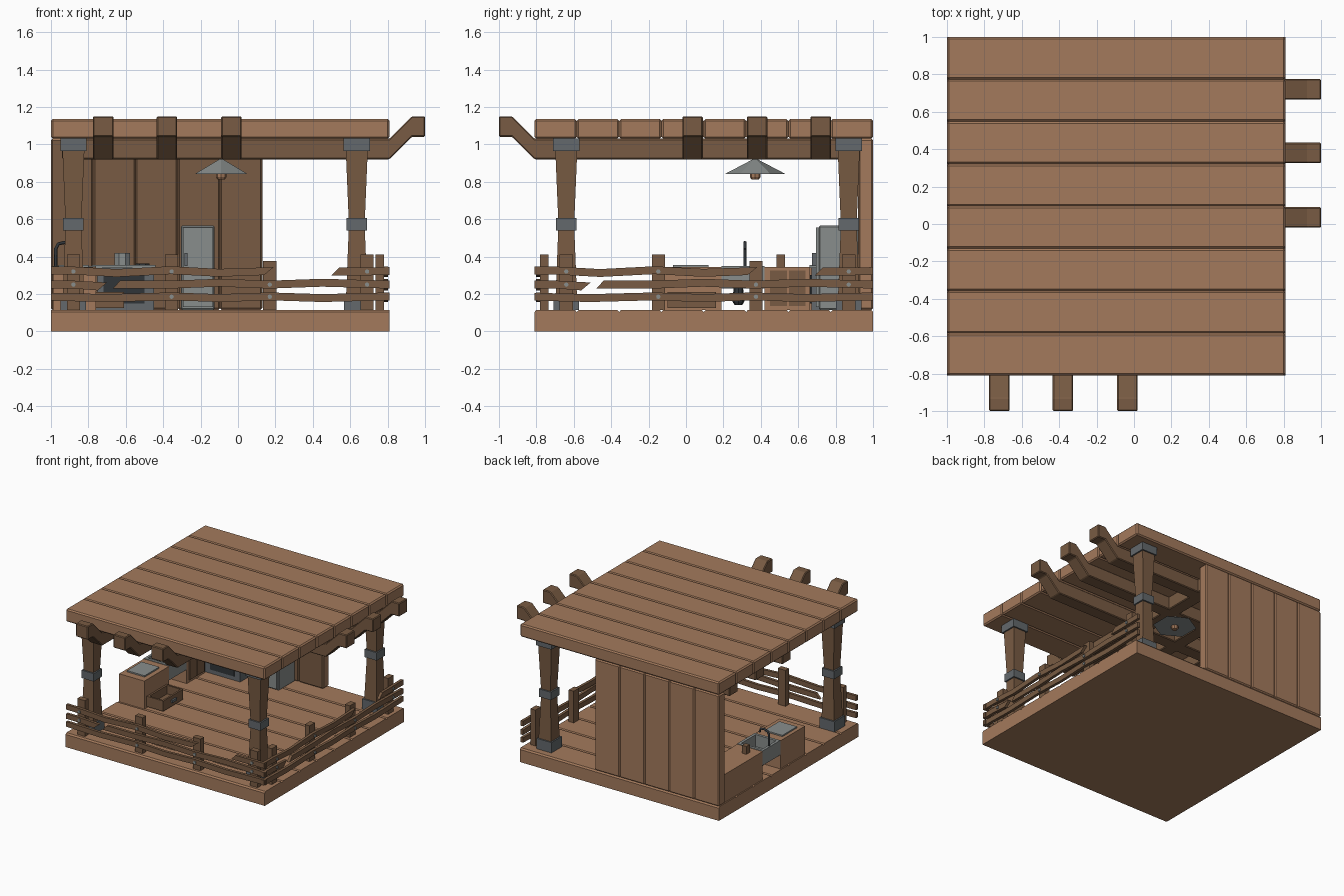
import bpy, bmesh, math
from mathutils import Vector

if "Cube" in bpy.data.objects:
    bpy.data.objects.remove(bpy.data.objects["Cube"])


def mat(name, r, g, b):
    m = bpy.data.materials.new(name)
    m.diffuse_color = (r, g, b, 1)
    m.use_nodes = True
    m.node_tree.nodes["Principled BSDF"].inputs["Base Color"].default_value = m.diffuse_color
    return m


LIGHT = mat("light_wood", 0.37, 0.195, 0.107)
DARK = mat("dark_wood", 0.19, 0.105, 0.056)
STEEL = mat("pale_steel", 0.25, 0.27, 0.265)
IRON = mat("grey_iron", 0.125, 0.14, 0.15)
BLACK = mat("dark_pipe", 0.03, 0.035, 0.04)


def finish(name, bm, m, bevel=0):
    bmesh.ops.recalc_face_normals(bm, faces=bm.faces)
    me = bpy.data.meshes.new(name)
    bm.to_mesh(me)
    bm.free()
    ob = bpy.data.objects.new(name, me)
    bpy.context.collection.objects.link(ob)
    me.materials.append(m)
    if bevel:
        b = ob.modifiers.new("bevel", "BEVEL")
        b.width, b.segments = bevel, 1
    return ob


def box(name, x, y, z, m, bevel=0):
    bm = bmesh.new()
    bmesh.ops.create_cube(bm, size=1)
    for v in bm.verts:
        v.co = Vector([(a[0] + a[1]) / 2 + c * (a[1] - a[0]) for a, c in zip((x, y, z), v.co)])
    return finish(name, bm, m, bevel)


def prism(name, pts, axis, lo, hi, m, bevel=0):
    """Extrude a (side, z) outline along the x or y axis."""
    bm = bmesh.new()
    put = (lambda s, z, d: (d, s, z)) if axis == "x" else (lambda s, z, d: (s, d, z))
    a = [bm.verts.new(put(s, z, lo)) for s, z in pts]
    b = [bm.verts.new(put(s, z, hi)) for s, z in pts]
    n = len(pts)
    bm.faces.new(a)
    bm.faces.new(b[::-1])
    for i in range(n):
        bm.faces.new((a[i], a[(i + 1) % n], b[(i + 1) % n], b[i]))
    return finish(name, bm, m, bevel)


def loft(name, x, y, rings, m, sides=4, turn=math.pi / 4):
    """Stack of regular rings (z, corner radius)."""
    bm = bmesh.new()
    rows = []
    for z, r in rings:
        rows.append([bm.verts.new((x + r * math.cos(turn + i * math.tau / sides),
                                   y + r * math.sin(turn + i * math.tau / sides), z)) for i in range(sides)])
    for a, b in zip(rows, rows[1:]):
        for i in range(sides):
            j = (i + 1) % sides
            bm.faces.new((a[i], a[j], b[j], b[i]))
    bm.faces.new(rows[0][::-1])
    bm.faces.new(rows[-1])
    return finish(name, bm, m)


def tray(name, x, y, z, t, m):
    box(name + "_bottom", x, y, (z[0], z[0] + t), m)
    for i in (0, 1):
        s = t if i == 0 else -t
        box(f"{name}_end_{i}", sorted((x[i], x[i] + s)), y, z, m)
        box(f"{name}_side_{i}", x, sorted((y[i], y[i] + s)), z, m)


# floor and roof planks
W = 1.81 / 8
for i in range(8):
    a, b = -0.81 + i * W, -0.81 + (i + 1) * W
    prism(f"floor_plank_{i}", [(a, 0), (b, 0), (b, 0.103), (b - 0.01, 0.115), (a + 0.01, 0.115), (a, 0.103)],
          "x", -1, 0.81, LIGHT)
    box(f"roof_plank_{i}", (-1, 0.81), (a, b), (1.03, 1.135), LIGHT, 0.01)

# back wall planks, darker on the inside
for i in range(5):
    a = -1 + i * 0.226
    ob = box(f"wall_plank_{i}", (a, a + 0.226), (0.92, 1.0), (0.115, 1.03), LIGHT, 0.009)
    ob.data.materials.append(DARK)
    for p in ob.data.polygons:
        if p.normal.y < -0.5:
            p.material_index = 1

# roof beams with raised tails, three each way
beam = [(-0.94, 0.92), (0.81, 0.92), (0.93, 1.04), (1, 1.04), (1, 1.15), (0.93, 1.15), (0.81, 1.03), (-0.94, 1.03)]
for i, c in enumerate((0.035, 0.38, 0.72)):
    prism(f"side_beam_{i}", beam, "y", c - 0.055, c + 0.055, DARK, 0.006)
    prism(f"front_beam_{i}", [(-s, z) for s, z in beam], "x", -c - 0.055, -c + 0.055, DARK, 0.006)

# pillars with metal bands
R2 = math.sqrt(2)
for i, (x, y) in enumerate(((-0.88, -0.64), (0.635, -0.64), (0.635, 0.87))):
    loft(f"pillar_{i}", x, y, [(0.115, 0.06 * R2), (0.57, 0.042 * R2), (1.0, 0.06 * R2)], DARK)
    for part, h, z0, z1 in (("foot", 0.068, 0.115, 0.2), ("band", 0.055, 0.54, 0.605), ("cap", 0.07, 0.965, 1.03)):
        box(f"pillar_{part}_{i}", (x - h, x + h), (y - h, y + h), (z0, z1), IRON)

# rails: centre lines (s, z), with flags for a splintered start or end
RAILS = [
    ([(-1, .326), (-.88, .325), (-.65, .312), (-.36, .327), (-.1, .313), (.19, .322)], 0, 1),
    ([(.5, .32), (.62, .32), (.81, .322)], 1, 0),
    ([(-1, .25), (-.88, .25), (-.7, .24)], 0, 1),
    ([(-.67, .25), (-.36, .25), (-.1, .26), (.17, .25), (.45, .26), (.81, .25)], 1, 0),
    ([(-1, .185), (-.7, .178), (-.36, .187), (-.1, .178), (.17, .187), (.45, .178), (.81, .187)], 0, 0)]
NAILS = [(.32, .25), (.32, .185), (.25, .185), (.32, .25)]
for side, shift, posts in (("front", 0, (-.88, -.355, .17, .69)), ("right", .19, (-.64, -.148, .374, .87))):
    front = side == "front"
    axis = "y" if front else "x"
    sg = -1 if front else 1

    def span(a, b):
        return sorted((sg * a, sg * b))

    for i, (line, cut0, cut1) in enumerate(RAILS):
        top = [[s + shift, z + 0.021] for s, z in line]
        low = [[s + shift, z - 0.021] for s, z in line]
        top[0][0] += 0.04 * cut0
        low[-1][0] -= 0.05 * cut1
        prism(f"{side}_rail_{i}", low + top[::-1], axis, *span(0.78, 0.803), DARK)
    for i, s in enumerate(posts):
        h = 0.375 if i == 2 else 0.41
        prism(f"{side}_rail_post_{i}", [(s - .035, .115), (s + .035, .115), (s + .035, h), (s - .035, h)],
              axis, *span(0.735, 0.78), DARK)
        for k, z in enumerate(NAILS[i]):
            ring = [(s + .012 * math.cos(t * math.pi / 4), z + .012 * math.sin(t * math.pi / 4)) for t in range(8)]
            prism(f"{side}_nail_{i}_{k}", ring, axis, *span(0.8, 0.81), STEEL)

# hanging lamp
loft("lamp_shade", -0.09, 0.37, [(0.84, 0.165), (0.92, 0.012)], STEEL, 6, math.pi / 2)
loft("lamp_bulb", -0.09, 0.37, [(0.812, 0.02), (0.825, 0.028), (0.845, 0.028)], LIGHT, 8, 0)

# drawer cabinet with worktop plate and open drawer
box("drawer_cabinet", (-0.99, -0.76), (-0.13, 0.19), (0.115, 0.345), LIGHT)
box("worktop_plate", (-0.96, -0.8), (-0.07, 0.12), (0.345, 0.356), STEEL)
tray("open_drawer", (-0.76, -0.61), (-0.1, 0.16), (0.125, 0.21), 0.015, DARK)
box("drawer_handle", (-0.61, -0.595), (0, 0.06), (0.16, 0.18), IRON)

# sink with drain and tap
tray("sink", (-0.99, -0.76), (0.19, 0.42), (0.23, 0.35), 0.022, STEEL)
loft("drain_pipe", -0.87, 0.28, [(0.14, 0.02), (0.16, 0.032), (0.235, 0.025)], BLACK, 8, 0)
cu = bpy.data.curves.new("tap", "CURVE")
cu.dimensions, cu.bevel_depth, cu.bevel_resolution, cu.use_fill_caps = "3D", 0.009, 1, True
path = [(-.975, .345), (-.975, .44), (-.96, .468), (-.93, .475), (-.9, .47), (-.89, .44)]
sp = cu.splines.new("POLY")
sp.points.add(len(path) - 1)
for p, (x, z) in zip(sp.points, path):
    p.co = (x, 0.315, z, 1)
cu.materials.append(BLACK)
bpy.context.collection.objects.link(bpy.data.objects.new("tap", cu))

# door cabinet and corner counter
box("door_cabinet", (-0.99, -0.76), (0.42, 0.66), (0.115, 0.345), LIGHT)
for i, y in enumerate((0.45, 0.55)):
    box(f"cabinet_door_{i}", (-0.76, -0.752), (y, y + 0.09), (0.135, 0.325), DARK)
box("corner_counter", (-0.99, -0.77), (0.66, 0.92), (0.115, 0.345), LIGHT)
box("knife_block", (-0.92, -0.88), (0.485, 0.53), (0.345, 0.41), DARK)

# stove and pot
box("stove", (-0.77, -0.45), (0.67, 0.92), (0.115, 0.34), IRON)
box("stove_top", (-0.78, -0.44), (0.66, 0.92), (0.34, 0.355), STEEL)
box("oven_door", (-0.72, -0.5), (0.662, 0.67), (0.15, 0.3), BLACK)
loft("pot", -0.62, 0.79, [(0.355, 0.045), (0.42, 0.045)], STEEL, 8, math.pi / 8)
loft("burner", -0.51, 0.79, [(0.355, 0.04), (0.362, 0.04)], BLACK, 8, math.pi / 8)

# fridge
box("fridge", (-0.305, -0.125), (0.71, 0.92), (0.115, 0.565), STEEL, 0.006)
box("fridge_door", (-0.295, -0.135), (0.695, 0.71), (0.13, 0.555), STEEL)
box("fridge_handle", (-0.285, -0.27), (0.675, 0.695), (0.35, 0.42), IRON)
